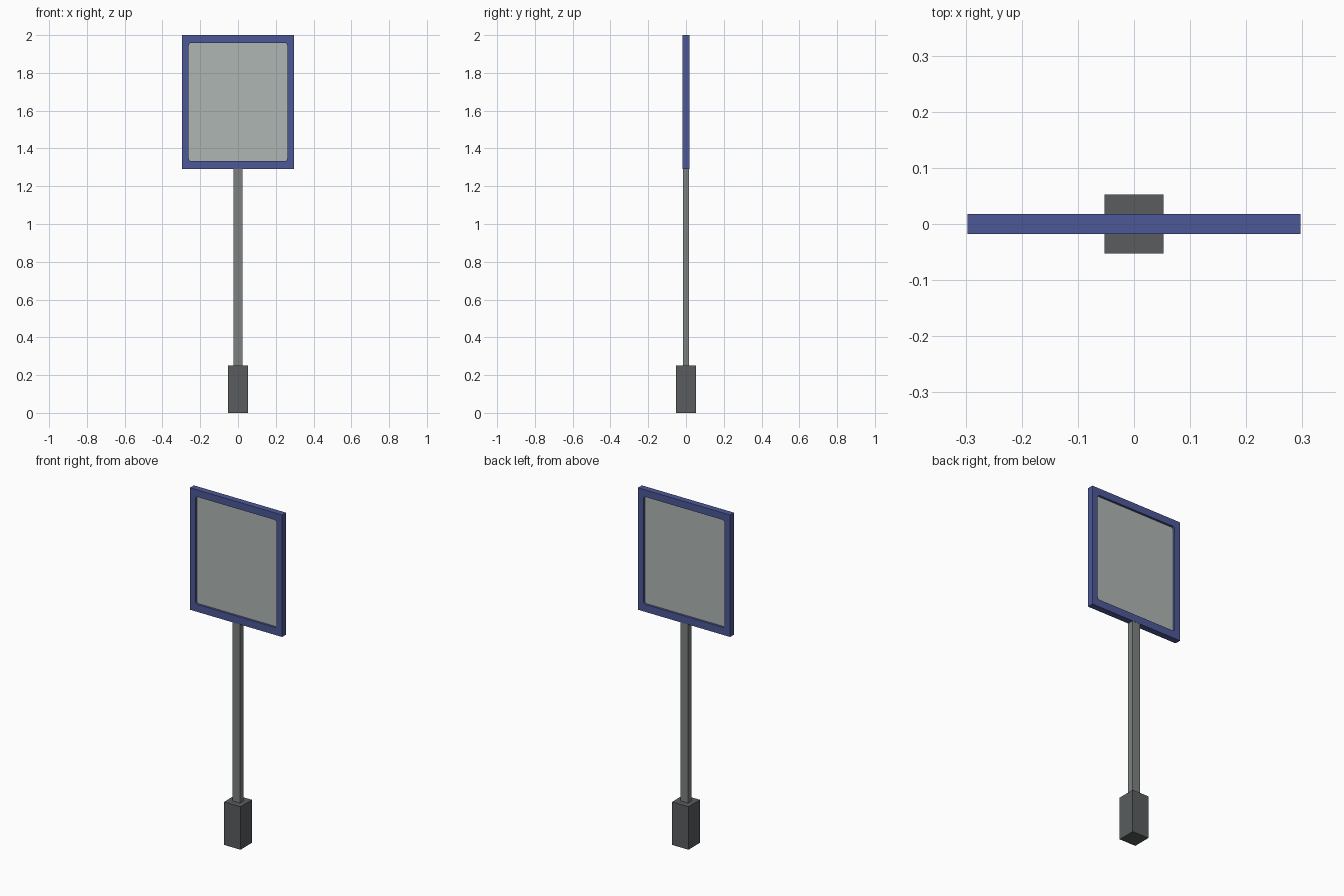
import bpy
import bmesh
from math import cos, sin, pi

cube = bpy.data.objects.get("Cube")
if cube:
    bpy.data.objects.remove(cube, do_unlink=True)


def material(name, color):
    m = bpy.data.materials.new(name)
    m.use_nodes = True
    m.diffuse_color = (*color, 1)
    m.node_tree.nodes["Principled BSDF"].inputs["Base Color"].default_value = (*color, 1)
    return m


blue = material("blue paint", (0.075, 0.098, 0.31))
panel_grey = material("pale grey panel", (0.43, 0.47, 0.45))
post_grey = material("mid grey metal", (0.20, 0.22, 0.215))
base_grey = material("dark grey base", (0.10, 0.108, 0.112))


def finish(name, bm, mat):
    bmesh.ops.recalc_face_normals(bm, faces=bm.faces)
    mesh = bpy.data.meshes.new(name)
    bm.to_mesh(mesh)
    bm.free()
    mesh.materials.append(mat)
    obj = bpy.data.objects.new(name, mesh)
    bpy.context.scene.collection.objects.link(obj)
    return obj


def box(name, lo, hi, mat):
    bm = bmesh.new()
    bmesh.ops.create_cube(bm, size=1)
    for v in bm.verts:
        v.co = [a + (b - a) * (c + 0.5) for a, b, c in zip(lo, hi, v.co)]
    return finish(name, bm, mat)


def rounded_loop(half_w, z0, z1, radius, steps=3):
    """Rectangle outline in x and z with small round corners."""
    points = []
    corners = [(1, z1, -1), (-1, z1, -1), (-1, z0, 1), (1, z0, 1)]
    for i, (side, z, inward) in enumerate(corners):
        cx, cz = side * (half_w - radius), z + inward * radius
        for k in range(steps + 1):
            a = (i + k / steps) * pi / 2
            points.append((cx + radius * cos(a), cz + radius * sin(a)))
    return points


# Base block and post
box("base_block", (-0.053, -0.053, 0), (0.053, 0.053, 0.25), base_grey)
box("post", (-0.025, -0.017, 0.25), (0.025, 0.017, 1.30), post_grey)

# Frame: rectangular rim around a round-cornered opening
Y0, Y1 = -0.018, 0.018
STEPS = 3
inner = rounded_loop(0.261, 1.333, 1.959, 0.014, STEPS)
outer = [(0.297, 2.0), (-0.297, 2.0), (-0.297, 1.29), (0.297, 1.29)]
bm = bmesh.new()
inner_rings = [[bm.verts.new((x, y, z)) for x, z in inner] for y in (Y0, Y1)]
outer_rings = [[bm.verts.new((x, y, z)) for x, z in outer] for y in (Y0, Y1)]
for rings in (inner_rings, outer_rings):
    n = len(rings[0])
    for i in range(n):
        j = (i + 1) % n
        bm.faces.new((rings[0][i], rings[0][j], rings[1][j], rings[1][i]))
for ins, out in zip(inner_rings, outer_rings):
    for c in range(4):
        arc = ins[c * (STEPS + 1):(c + 1) * (STEPS + 1)]
        for a, b in zip(arc, arc[1:]):
            bm.faces.new((out[c], a, b))
        nxt = ins[((c + 1) % 4) * (STEPS + 1)]
        bm.faces.new((out[c], arc[-1], nxt, out[(c + 1) % 4]))
finish("sign_frame", bm, blue)

# Recessed panel, seen from both sides
box("sign_panel", (-0.265, -0.005, 1.329), (0.265, 0.005, 1.963), panel_grey)
